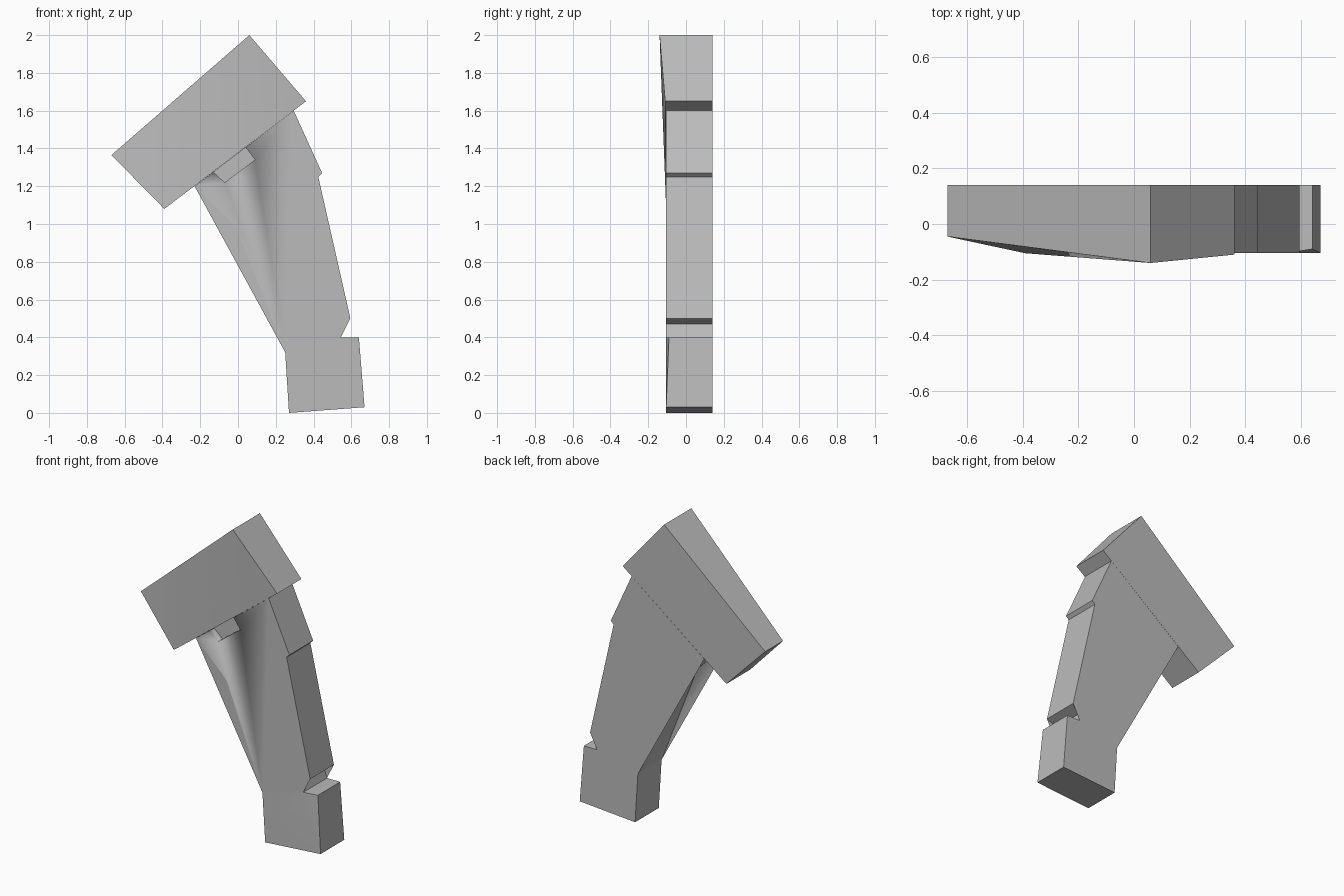
import bpy, bmesh, math

cube = bpy.data.objects.get("Cube")
if cube:
    bpy.data.objects.remove(cube, do_unlink=True)

FRONT, BACK = -0.105, 0.14

grey = bpy.data.materials.new("plain_grey")
grey.use_nodes = True
grey.diffuse_color = (0.5, 0.5, 0.5, 1)
grey.node_tree.nodes["Principled BSDF"].inputs["Base Color"].default_value = (0.5, 0.5, 0.5, 1)


def slab(name, outline, back=BACK, fronts=None, angle=40):
    """Extrude an x-z outline from its front depth(s) to the back plane."""
    fronts = fronts or [FRONT] * len(outline)
    bm = bmesh.new()
    near = [bm.verts.new((x, y, z)) for (x, z), y in zip(outline, fronts)]
    far = [bm.verts.new((x, back, z)) for x, z in outline]
    bm.faces.new(near)
    bm.faces.new(far[::-1])
    for i in range(len(near)):
        j = (i + 1) % len(near)
        bm.faces.new((near[j], near[i], far[i], far[j]))
    # Split the flat caps cleanly
    bmesh.ops.triangulate(bm, faces=[f for f in bm.faces if len(f.verts) > 4 or f.verts[0] in near and all(v in near for v in f.verts)])
    bmesh.ops.recalc_face_normals(bm, faces=bm.faces[:])
    mesh = bpy.data.meshes.new(name)
    bm.to_mesh(mesh)
    bm.free()
    mesh.materials.append(grey)
    obj = bpy.data.objects.new(name, mesh)
    bpy.context.collection.objects.link(obj)
    bpy.ops.object.select_all(action='DESELECT')
    obj.select_set(True)
    bpy.context.view_layer.objects.active = obj
    bpy.ops.object.shade_smooth_by_angle(angle=math.radians(angle))
    return obj


# Tilted head block with a tapering front
slab("head_block", [(-0.67, 1.365), (-0.39, 1.08), (0.36, 1.65), (0.06, 2.0)],
     fronts=[-0.045, FRONT, -0.11, -0.14])

# Shoulder, arm and stepped neck
arm = slab("arm", [(0.295, 1.6), (0.445, 1.27), (0.425, 1.25), (0.595, 0.5),
                   (0.52, 0.47), (0.545, 0.4), (0.25, 0.32), (-0.01, 0.985),
                   (-0.23, 1.2)])

# Foot block
slab("foot", [(0.25, 0.32), (0.545, 0.4), (0.64, 0.4), (0.67, 0.03), (0.27, 0.0)],
     fronts=[FRONT, FRONT, -0.09, FRONT, FRONT])

# Shallow recess under the head
cutter = slab("recess_cutter", [(-0.13, 1.275), (-0.07, 1.22), (0.09, 1.34), (0.03, 1.42)],
              back=-0.06, fronts=[-0.2] * 4)
cutter.hide_render = True
cut = arm.modifiers.new("recess", 'BOOLEAN')
cut.operation = 'DIFFERENCE'
cut.solver = 'EXACT'
cut.object = cutter
bpy.context.view_layer.objects.active = arm
bpy.ops.object.modifier_apply(modifier=cut.name)
bpy.data.objects.remove(cutter, do_unlink=True)
